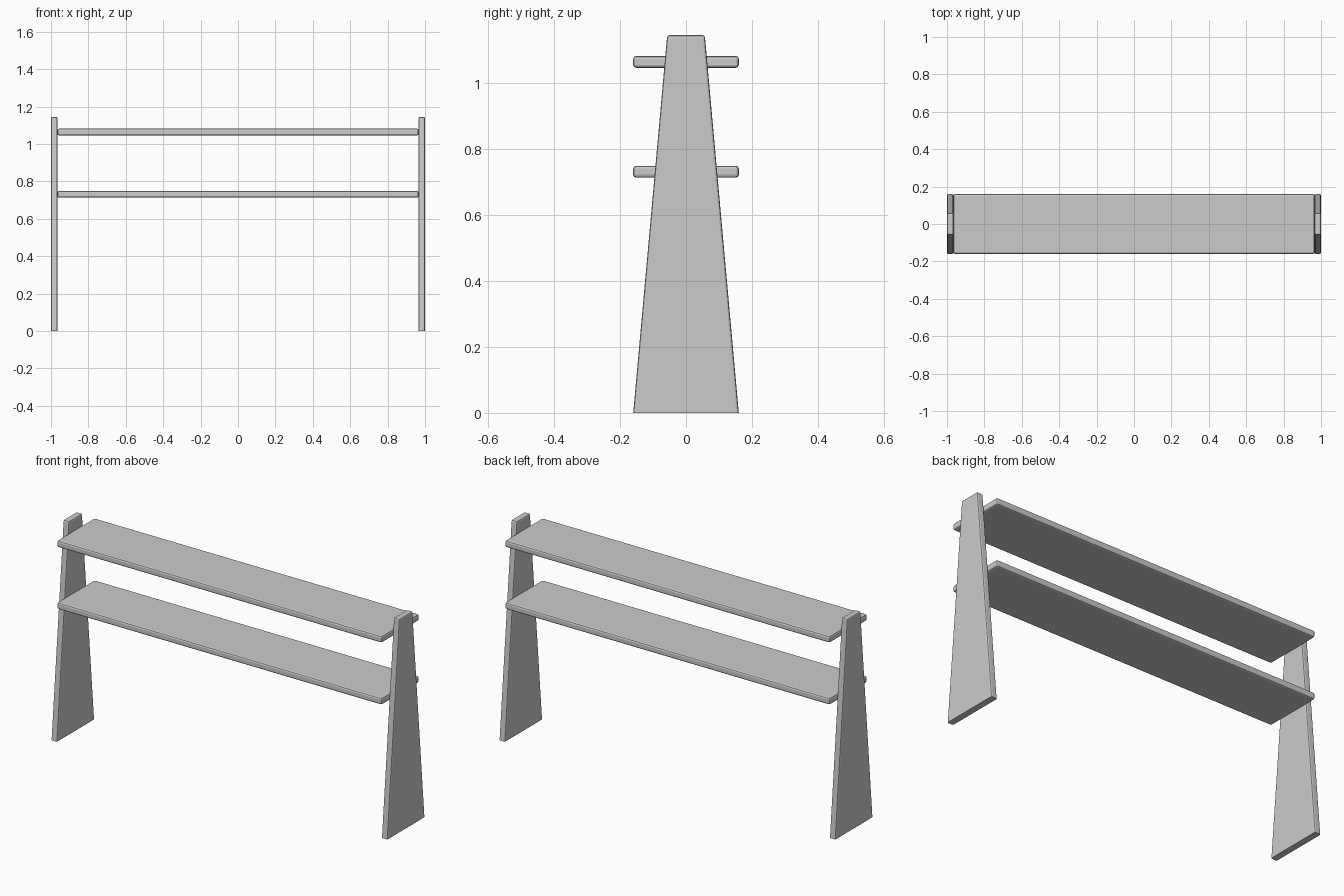
import bpy, bmesh

if "Cube" in bpy.data.objects:
    bpy.data.objects.remove(bpy.data.objects["Cube"])


def make_part(name, bottom, top, z0, z1, x0, x1, bevel, skip_bottom=False):
    """Board with half depth `bottom` at z0 and `top` at z1, softened edges."""
    bm = bmesh.new()
    profile = [(-bottom, z0), (bottom, z0), (top, z1), (-top, z1)]
    face = bm.faces.new([bm.verts.new((x0, y, z)) for y, z in profile])
    ext = bmesh.ops.extrude_face_region(bm, geom=[face])
    new_verts = [g for g in ext["geom"] if isinstance(g, bmesh.types.BMVert)]
    bmesh.ops.translate(bm, vec=(x1 - x0, 0, 0), verts=new_verts)
    bmesh.ops.recalc_face_normals(bm, faces=bm.faces[:])
    edges = [e for e in bm.edges
             if not (skip_bottom and all(abs(v.co.z - z0) < 1e-5 for v in e.verts))]
    bmesh.ops.bevel(bm, geom=edges, offset=bevel, offset_type='OFFSET',
                    segments=2, profile=0.5, affect='EDGES')
    bmesh.ops.recalc_face_normals(bm, faces=bm.faces[:])
    mesh = bpy.data.meshes.new(name)
    bm.to_mesh(mesh)
    bm.free()
    obj = bpy.data.objects.new(name, mesh)
    bpy.context.collection.objects.link(obj)
    return obj


# Tapered end panels standing on the floor
for side, x0, x1 in (("left", -1.0, -0.965), ("right", 0.965, 1.0)):
    make_part(side + "_end_panel", 0.16, 0.057, 0.0, 1.145, x0, x1, 0.007, True)

# Two long shelves between the panels
for name, z in (("lower_shelf", 0.713), ("upper_shelf", 1.046)):
    make_part(name, 0.16, 0.16, z, z + 0.036, -0.966, 0.966, 0.009)
